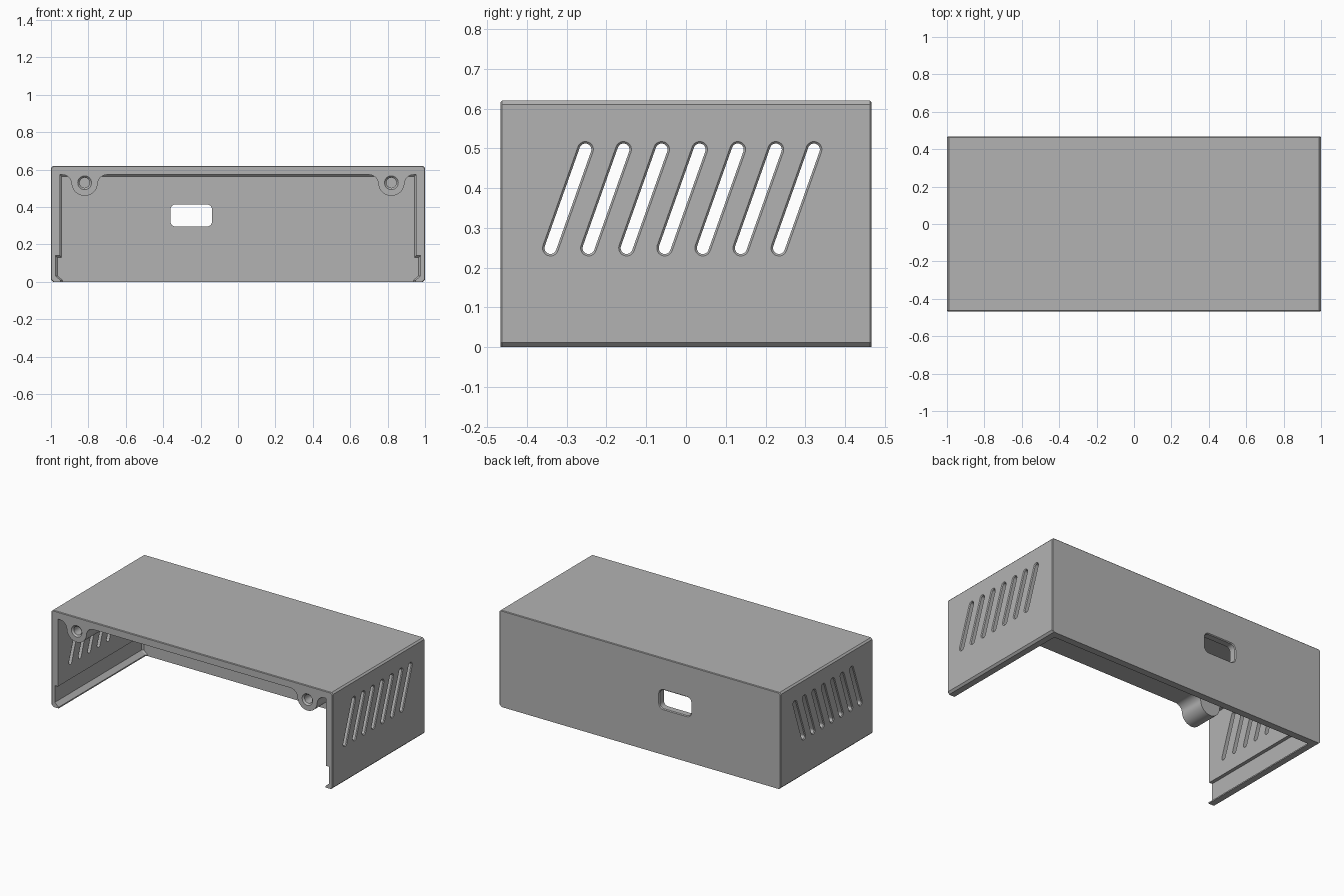
import bpy, bmesh
from math import sin, cos, pi, radians, atan2, hypot

if "Cube" in bpy.data.objects:
    bpy.data.objects.remove(bpy.data.objects["Cube"])

W, D, H = 1.0, 0.467, 0.62      # half width, half depth, height


def loft(name, groups):
    """Each group is a list of matching closed sections, skinned and capped."""
    bm = bmesh.new()
    for sections in groups:
        rings = [[bm.verts.new(p) for p in s] for s in sections]
        n = len(rings[0])
        for a, b in zip(rings, rings[1:]):
            for i in range(n):
                j = (i + 1) % n
                bm.faces.new((a[i], a[j], b[j], b[i]))
        bm.faces.new(rings[0])
        bm.faces.new(rings[-1])
    bmesh.ops.recalc_face_normals(bm, faces=bm.faces)
    me = bpy.data.meshes.new(name)
    bm.to_mesh(me)
    bm.free()
    ob = bpy.data.objects.new(name, me)
    bpy.context.collection.objects.link(ob)
    return ob


def combine(target, tool, operation):
    m = target.modifiers.new("bool", 'BOOLEAN')
    m.object, m.operation, m.solver = tool, operation, 'EXACT'
    bpy.context.view_layer.objects.active = target
    bpy.ops.object.modifier_apply(modifier=m.name)
    bpy.data.objects.remove(tool)


def xz(profile, y):
    return [(x, y, z) for x, z in profile]


def arc(cx, cz, r, a0, a1, n):
    return [(cx + r * cos(a0 + (a1 - a0) * i / n), cz + r * sin(a0 + (a1 - a0) * i / n))
            for i in range(n + 1)]


def circle(cx, cz, r, n=32):
    return arc(cx, cz, r, 0, 2 * pi * (n - 1) / n, n - 1)


# outer block with small chamfers
def block(d, y):
    b, t = 0.012, 0.010
    w, h = W - d, H - d
    half = [(w - b, 0), (w, b), (w, h - t), (w - t, h)]
    return xz(half + [(-x, z) for x, z in reversed(half)], y)


shell = loft("enclosure_shell", [[block(0.004, -D), block(0, -D + 0.004),
                                  block(0, D - 0.004), block(0.004, D)]])


# cavity, open to the front and below, with snap grooves low on the side walls
def cavity(d, y):
    half = [(0.948, -0.1), (0.948, 0.008), (0.975, 0.032), (0.975, 0.14),
            (0.953, 0.14), (0.953, 0.573)]
    half = [(x - d, z - (d if z > 0.1 else 0)) for x, z in half]
    return xz(half + [(-x, z) for x, z in reversed(half)], y)


combine(shell, loft("cavity", [[cavity(0, -0.6), cavity(0, 0.412), cavity(0.01, 0.422)]]),
        'DIFFERENCE')

# screw bosses, blended into the roof by fillets
BX, BZ, BR, FR, ROOF = 0.82, 0.53, 0.07, 0.05, 0.573
dz = ROOF - FR - BZ
dx = (((BR + FR) ** 2) - dz * dz) ** 0.5
t = atan2(-dz, dx)
boss = [(-dx, 0.60 - BZ)] + arc(-dx, dz, FR, pi / 2, t, 10)
boss += arc(0, 0, BR, pi + t, 2 * pi - t, 28)[1:-1]
boss += arc(dx, dz, FR, pi - t, pi / 2, 10) + [(dx, 0.60 - BZ)]
combine(shell, loft("bosses", [[xz([(s * BX + x, BZ + z) for x, z in boss], y)
                                for y in (-D, -0.30)] for s in (-1, 1)]), 'UNION')

# countersunk blind screw holes
holes = [[xz(circle(s * BX, BZ, r), y) for r, y in
          ((0.047, -D - 0.01), (0.027, -D + 0.01), (0.027, -0.33))] for s in (-1, 1)]
combine(shell, loft("screw_holes", holes), 'DIFFERENCE')


# slanted vent slots through both side walls
def slot(yo, r, x):
    lo, hi = (yo - 0.088, 0.249), (yo, 0.497)
    a = atan2(hi[1] - lo[1], hi[0] - lo[0])
    pts = arc(*hi, r, a - pi / 2, a + pi / 2, 12) + arc(*lo, r, a + pi / 2, a + 1.5 * pi, 12)
    return [(x, y, z) for y, z in pts]


slots = [[slot(-0.253 + 0.0958 * i, r, s * x) for r, x in
          ((0.015, 0.9), (0.015, 0.995), (0.030, 1.01))] for s in (-1, 1) for i in range(7)]
combine(shell, loft("vent_slots", slots), 'DIFFERENCE')


# rounded connector window in the back wall
def window(g, y):
    hw, hh, r = 0.112 + g, 0.06 + g, 0.03 + g
    pts = []
    for k, (sx, sz) in enumerate(((1, 1), (-1, 1), (-1, -1), (1, -1))):
        pts += arc(-0.25 + sx * (hw - r), 0.355 + sz * (hh - r), r, k * pi / 2, (k + 1) * pi / 2, 6)
    return xz(pts, y)


combine(shell, loft("window", [[window(0, 0.35), window(0, D - 0.005), window(0.015, D + 0.01)]]),
        'DIFFERENCE')

# single grey finish
grey = bpy.data.materials.new("grey_plastic")
grey.diffuse_color = (0.45, 0.45, 0.45, 1)
grey.use_nodes = True
grey.node_tree.nodes["Principled BSDF"].inputs["Base Color"].default_value = grey.diffuse_color
shell.data.materials.clear()
shell.data.materials.append(grey)
for p in shell.data.polygons:
    p.material_index = 0
bpy.ops.object.select_all(action='DESELECT')
shell.select_set(True)
bpy.context.view_layer.objects.active = shell
bpy.ops.object.shade_smooth_by_angle(angle=radians(25))
